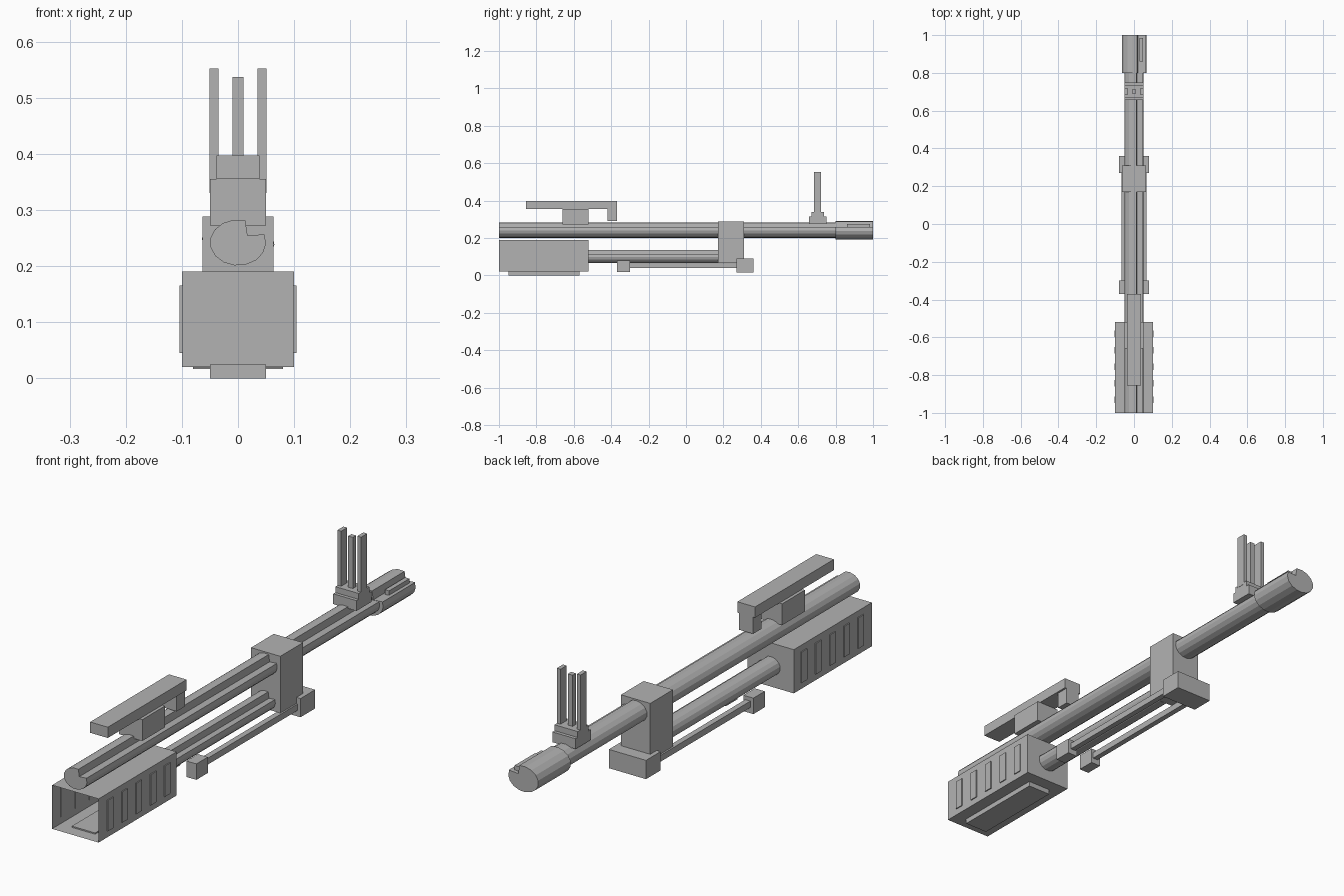
import bpy, bmesh, math

if "Cube" in bpy.data.objects:
    bpy.data.objects.remove(bpy.data.objects["Cube"])

grey = bpy.data.materials.new("plain grey")
grey.diffuse_color = (0.45, 0.45, 0.45, 1)
grey.use_nodes = True
grey.node_tree.nodes["Principled BSDF"].inputs["Base Color"].default_value = grey.diffuse_color


def finish(name, bm):
    bmesh.ops.recalc_face_normals(bm, faces=bm.faces)
    me = bpy.data.meshes.new(name)
    bm.to_mesh(me)
    bm.free()
    me.materials.append(grey)
    ob = bpy.data.objects.new(name, me)
    bpy.context.collection.objects.link(ob)
    return ob


def box(name, x, y, z, open_front=False):
    """Box from (min, max) ranges."""
    bm = bmesh.new()
    bmesh.ops.create_cube(bm, size=1)
    for v in bm.verts:
        v.co = [r[0] if c < 0 else r[1] for c, r in zip(v.co, (x, y, z))]
    bmesh.ops.recalc_face_normals(bm, faces=bm.faces)
    if open_front:
        front = [f for f in bm.faces if f.normal.y < -0.9]
        bmesh.ops.delete(bm, geom=front, context='FACES_ONLY')
    return finish(name, bm)


def pair(name, x, y, z):
    box(name + "_right", x, y, z)
    box(name + "_left", (-x[1], -x[0]), y, z)


def tube(name, rx, rz, cz, y0, y1):
    """Flattened round bar with a stepped notch along its upper right."""
    pts = []
    for i in range(14):
        a = math.radians(75 + i * (305 / 13))
        pts.append((rx * math.cos(a), rz * math.sin(a)))
    pts += [(0.97 * rx, 0.36 * rz), (0.34 * rx, 0.30 * rz)]
    bm = bmesh.new()
    f = bm.faces.new([bm.verts.new((x, y0, cz + z)) for x, z in pts])
    ext = bmesh.ops.extrude_face_region(bm, geom=[f], use_keep_orig=True)
    for g in ext["geom"]:
        if isinstance(g, bmesh.types.BMVert):
            g.co.y = y1
    finish(name, bm)


# handguard shell, open at the front, with raised side ribs and bottom plate
box("handguard", (-0.10, 0.10), (-1, -0.52), (0.02, 0.19), open_front=True)
box("handguard_bottom_plate", (-0.05, 0.05), (-0.95, -0.57), (0, 0.025))
for i in range(5):
    y = -0.93 + i * 0.0875
    pair(f"handguard_rib_{i + 1}", (0.098, 0.104), (y - 0.017, y + 0.017), (0.045, 0.165))

# barrel, muzzle and lower tube
tube("barrel", 0.05, 0.041, 0.242, -1, 0.99)
tube("muzzle", 0.065, 0.05, 0.241, 0.80, 1.0)
box("muzzle_fin", (0.03, 0.048), (0.86, 0.985), (0.25, 0.275))
tube("gas_tube", 0.042, 0.036, 0.101, -0.52, 0.17)

# middle block, its foot, and the two side rods with end blocks
box("middle_block", (-0.063, 0.063), (0.17, 0.31), (0.067, 0.288))
box("block_foot", (-0.08, 0.08), (0.27, 0.36), (0.017, 0.09))
pair("side_rod", (0.045, 0.067), (-0.31, 0.28), (0.04, 0.065))
pair("rod_end_block", (0.037, 0.08), (-0.37, -0.30), (0.018, 0.08))

# rear sight
box("rear_sight_base", (-0.05, 0.05), (-0.66, -0.52), (0.272, 0.355))
box("rear_sight_leaf", (-0.038, 0.038), (-0.855, -0.37), (0.355, 0.397))
box("rear_sight_hook", (-0.03, 0.03), (-0.42, -0.37), (0.29, 0.36))

# front sight
box("front_sight_base", (-0.05, 0.05), (0.657, 0.75), (0.275, 0.315))
box("front_sight_step", (-0.05, 0.05), (0.67, 0.737), (0.315, 0.338))
pair("front_sight_ear", (0.035, 0.051), (0.684, 0.721), (0.33, 0.552))
box("front_sight_post", (-0.01, 0.01), (0.692, 0.712), (0.33, 0.537))
